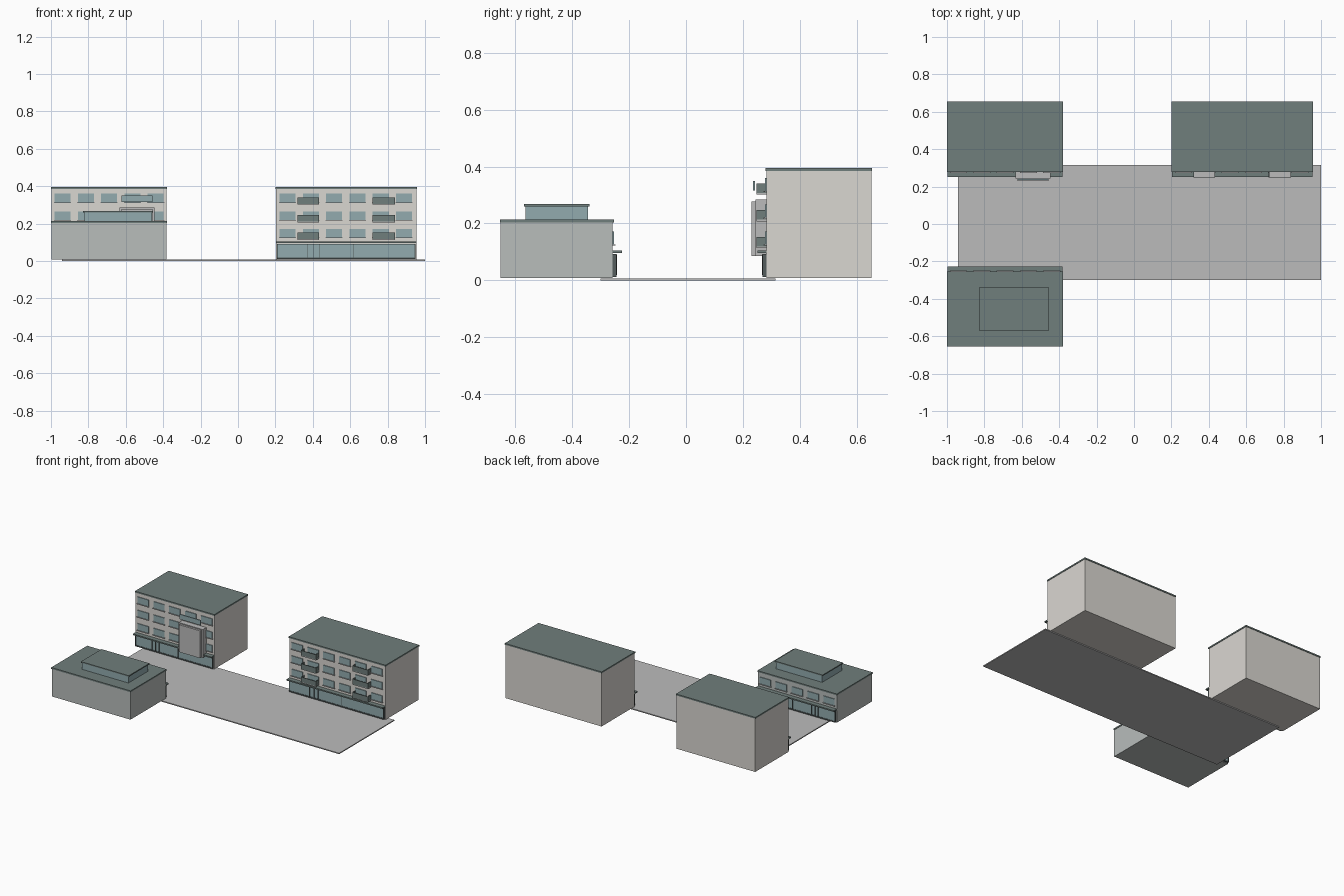
import bpy

if "Cube" in bpy.data.objects:
    bpy.data.objects.remove(bpy.data.objects["Cube"])

def mat(name, c):
    m = bpy.data.materials.new(name)
    m.diffuse_color = (*c, 1)
    m.use_nodes = True
    m.node_tree.nodes["Principled BSDF"].inputs["Base Color"].default_value = m.diffuse_color
    return m

CREAM = mat("cream_wall", (0.70, 0.68, 0.64))
STONE = mat("grey_wall", (0.48, 0.51, 0.50))
GLASS = mat("glass", (0.29, 0.41, 0.43))
ROOF = mat("roof_green", (0.16, 0.21, 0.20))
DARK = mat("dark_trim", (0.09, 0.11, 0.11))
PALE = mat("pale_slab", (0.50, 0.50, 0.50))

def box(name, x0, x1, y0, y1, z0, z1, m=None):
    y0, y1 = sorted((y0, y1))
    bpy.ops.mesh.primitive_cube_add(size=1, location=((x0+x1)/2, (y0+y1)/2, (z0+z1)/2))
    o = bpy.context.object
    o.name = name
    o.scale = (x1-x0, y1-y0, z1-z0)
    bpy.ops.object.transform_apply(location=False, rotation=False, scale=True)
    if m:
        o.data.materials.append(m)
    return o

def building(name, x0, x1, yf, yb, top, wall, cols, rows, wx):
    """yf is the street facade, yb the rear; d points out to the street."""
    d = -1 if yb > yf else 1
    box(name + "_walls", x0+.003, x1-.003, yf, yb-d*-.003, .008, top-.01, wall)
    box(name + "_roof", x0, x1, yf+d*.004, yb, top-.01, top, ROOF)
    # shop front, double door and canopy
    box(name + "_shop_glass", x0+.01, x1-.01, yf, yf+d*.010, .018, .092, GLASS)
    box(name + "_shop_sill", x0+.008, x1-.008, yf, yf+d*.013, .012, .020, DARK)
    box(name + "_canopy", x0+.003, x1-.003, yf, yf+d*.032, .096, .105, ROOF)
    w = x1 - x0
    dx0, dx1 = x0 + .225*w, x0 + .31*w
    for f in (.0, .5, 1.0):
        x = dx0 + f*(dx1-dx0)
        box(name + "_door_post", x-.002, x+.002, yf, yf+d*.015, .018, .09, DARK)
    for x in (x0+.010, x0+.55*w, x1-.010):
        box(name + "_shop_post", x-.002, x+.002, yf, yf+d*.014, .018, .092, DARK)
    # window grid
    for z in rows:
        for i in range(cols):
            x = wx + .1245*i
            box(name + "_window", x-.043, x+.043, yf, yf+d*.005, z, z+.046, GLASS)
            box(name + "_window_sill", x-.046, x+.046, yf, yf+d*.010, z-.004, z, PALE)

# paved ground
box("pavement", -.94, 1, -.30, .315, 0, .007, PALE)

rows = (.126, .220, .314)
building("left_block", -1, -.38, .283, .655, .395, CREAM, 5, rows, -.938)
building("right_block", .2, .957, .283, .655, .395, CREAM, 6, rows, .265)
building("low_block", -1, -.38, -.258, -.655, .213, STONE, 5, rows[:1], -.938)

# low block rooftop storey
box("rooftop_room", -.822, -.46, -.565, -.345, .213, .262, GLASS)
box("rooftop_cap", -.828, -.454, -.570, -.340, .260, .268, ROOF)

# balconies on the right block
for x0, x1 in ((.318, .434), (.720, .840)):
    for z in rows:
        b = z - .013
        box("balcony_floor", x0, x1, .248, .283, b, b+.006, PALE)
        box("balcony_front", x0, x1, .248, .252, b+.004, b+.04, ROOF)
        for x in (x0, x1-.004):
            box("balcony_side", x, x+.004, .248, .283, b+.004, b+.04, ROOF)

# projecting bay on the left block with glass panel above
box("bay", -.634, -.446, .244, .283, .085, .285, PALE)
box("bay_panel", -.622, -.457, .230, .244, .085, .278, PALE)
box("upper_glass_panel", -.622, -.457, .235, .242, .315, .350, GLASS)
